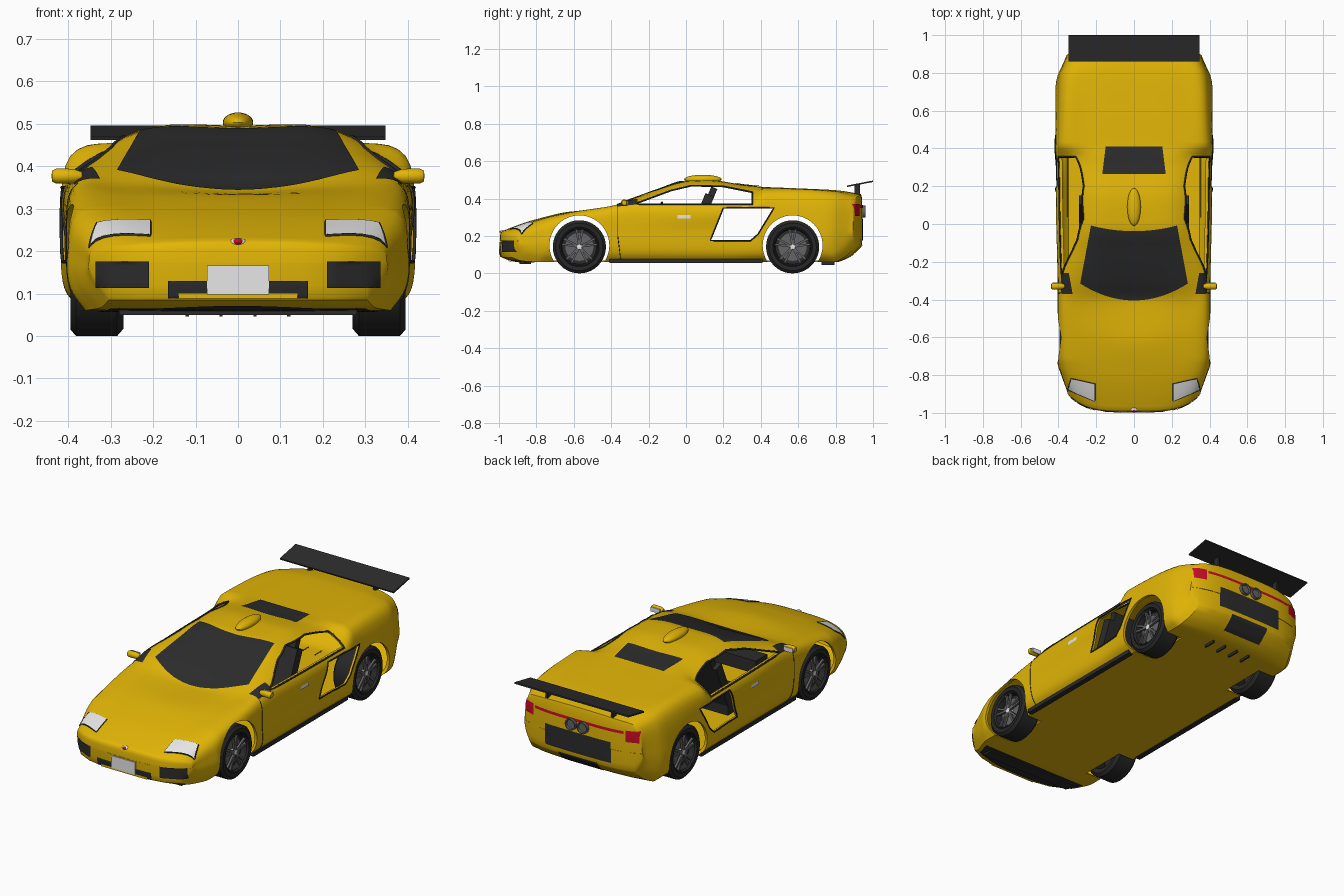
import bpy, bmesh, math
from mathutils import Matrix, Vector, Euler
from mathutils.bvhtree import BVHTree

if "Cube" in bpy.data.objects:
    bpy.data.objects.remove(bpy.data.objects["Cube"])


def material(name, *rgb):
    m = bpy.data.materials.new(name)
    m.use_nodes = True
    m.diffuse_color = (*rgb, 1)
    m.node_tree.nodes["Principled BSDF"].inputs["Base Color"].default_value = (*rgb, 1)
    return m


yellow = material("yellow_paint", .76, .465, .002)
black = material("black_trim", .025, .025, .025)
rubber = material("tyre_rubber", .02, .02, .02)
metal = material("dark_metal", .13, .13, .135)
silver = material("light_grey", .82, .82, .82)
red = material("red_lamp", .58, .004, .02)


def smooth(ob, angle=35):
    bpy.ops.object.select_all(action="DESELECT")
    ob.select_set(True)
    bpy.context.view_layer.objects.active = ob
    bpy.ops.object.shade_smooth_by_angle(angle=math.radians(angle))


def finish(bm, name, mat, recalc=True):
    if recalc:
        bmesh.ops.recalc_face_normals(bm, faces=bm.faces)
    me = bpy.data.meshes.new(name)
    bm.to_mesh(me)
    bm.free()
    me.materials.append(mat)
    ob = bpy.data.objects.new(name, me)
    bpy.context.collection.objects.link(ob)
    smooth(ob)
    return ob


def mirrored(ob):
    twin = ob.copy()
    twin.data = ob.data.copy()
    twin.data.transform(Matrix.Scale(-1, 4, (1, 0, 0)))
    twin.data.flip_normals()
    twin.name = ob.name.replace("left", "right")
    bpy.context.collection.objects.link(twin)


def boxes(name, mat, *parts):
    """Each part is (centre, size) or (centre, size, rotation)."""
    bm = bmesh.new()
    for centre, size, *rot in parts:
        m = Matrix.LocRotScale(Vector(centre), Euler(rot[0] if rot else (0, 0, 0)), Vector(size))
        bmesh.ops.create_cube(bm, size=1, matrix=m)
    return finish(bm, name, mat)


def ball(name, mat, centre, radii):
    bm = bmesh.new()
    m = Matrix.LocRotScale(Vector(centre), None, Vector(radii))
    bmesh.ops.create_uvsphere(bm, u_segments=24, v_segments=14, radius=1, matrix=m)
    return finish(bm, name, mat)


def lathe(name, mat, centre, profile, axis=(1, 0, 0), steps=40):
    """Spin (along, radius) points about an axis through centre."""
    axis, c = Vector(axis), Vector(centre)
    bm = bmesh.new()
    vs = [bm.verts.new(c + axis * a + Vector((0, 0, r))) for a, r in profile]
    es = [bm.edges.new(p) for p in zip(vs, vs[1:])]
    bmesh.ops.spin(bm, geom=vs + es, cent=c, axis=axis, angle=math.tau, steps=steps)
    bmesh.ops.remove_doubles(bm, verts=bm.verts, dist=1e-4)
    return finish(bm, name, mat)


def prism(bm, outline, x0, x1):
    """Solid with a side outline of (y, z), running from x0 to x1."""
    a, b = [[bm.verts.new((x, y, z)) for y, z in outline] for x in (x0, x1)]
    bm.faces.new(a)
    bm.faces.new(b[::-1])
    for i in range(len(a)):
        bm.faces.new((a[i - 1], a[i], b[i], b[i - 1]))


# Body: section tracks along the length
def track(*keys):
    ys, vs = zip(*keys)
    d = [(vs[i + 1] - vs[i]) / (ys[i + 1] - ys[i]) for i in range(len(ys) - 1)]
    t = [d[0]] + [0 if a * b <= 0 else 2 * a * b / (a + b) for a, b in zip(d, d[1:])] + [d[-1]]

    def at(y):
        i = max(k for k in range(len(d)) if k == 0 or y >= ys[k])
        h = ys[i + 1] - ys[i]
        u = (y - ys[i]) / h
        return ((1 + 2 * u) * (1 - u) ** 2 * vs[i] + u * u * (3 - 2 * u) * vs[i + 1]
                + h * u * (1 - u) * ((1 - u) * t[i] - u * t[i + 1]))
    return at


NOSE, TAIL = -.985, .935
floor_z = track((NOSE, .085), (-.93, .066), (-.8, .06), (.8, .06), (.88, .09), (TAIL, .14))
floor_w = track((NOSE, .305), (-.8, .36), (.8, .36), (TAIL, .32))
side_w = track((NOSE, .352), (-.9, .38), (-.78, .402), (.2, .405), (.42, .417), (.6, .42), (.8, .405), (TAIL, .36))
side_z = track((NOSE, .172), (-.6, .2), (0, .22), (TAIL, .25))
belt_w = track((NOSE, .33), (-.8, .365), (-.42, .388), (.33, .4), (.45, .393), (.8, .37), (TAIL, .335))
belt_z = track((NOSE, .208), (-.93, .235), (-.8, .275), (-.6, .315), (-.4, .345), (-.2, .362),
               (.345, .368), (.42, .425), (.6, .428), (.8, .415), (TAIL, .385))
roof_w = track((NOSE, .17), (-.6, .22), (-.42, .26), (-.3, .287), (-.15, .262), (0, .232), (.3, .228), (.5, .25), (TAIL, .22))
roof_z = track((NOSE, .222), (-.9, .255), (-.8, .287), (-.6, .33), (-.42, .352), (-.3, .393),
               (-.15, .44), (0, .482), (.12, .486), (.34, .461), (.6, .452), (.8, .442), (TAIL, .418))
top_z = track((NOSE, .225), (-.9, .258), (-.8, .29), (-.6, .332), (-.41, .34), (-.3, .388),
              (-.15, .447), (0, .492), (.12, .496), (.34, .466), (.6, .454), (.8, .444), (TAIL, .425))


def section(y):
    """Closed loop of (x, z) points around the car."""
    p = [Vector(q) for q in ((floor_w(y), floor_z(y)), (side_w(y) * .982, floor_z(y) + .052), (side_w(y), side_z(y)),
                             (belt_w(y), belt_z(y)), (roof_w(y), roof_z(y)), (0, top_z(y)), (-roof_w(y), roof_z(y)))]
    p.insert(0, p[0])
    half = [Vector((floor_w(y) * k / 4, floor_z(y))) for k in range(4)]
    for a, b, c, d in zip(p, p[1:], p[2:], p[3:]):
        for k in range(6):
            u = k / 6
            half.append(.5 * (2 * b + (c - a) * u + (2 * a - 5 * b + 4 * c - d) * u * u
                              + (3 * b - a - 3 * c + d) * u ** 3))
    return half + [Vector((0, top_z(y)))] + [Vector((-q.x, q.y)) for q in half[:0:-1]]


def ring(y, squash=1, push=0):
    front = min(max((-y - .72) / .265, 0), 1)
    rear = min(max((y - .75) / .185, 0), 1)
    mid = side_z(y)
    return [(q.x, y + push + (6.2 * front - 3 * rear) * q.x ** 4, mid + (q.y - mid) * squash) for q in section(y)]


bm = bmesh.new()
stations = [NOSE + (TAIL - NOSE) * i / 96 for i in range(97)]
rings = ([ring(NOSE, s, -p) for s, p in ((.004, .01), (.6, .009), (.9, .005))] + [ring(y) for y in stations]
         + [ring(TAIL, s, p) for s, p in ((.9, .005), (.6, .008), (.004, .008))])
loops = [[bm.verts.new(co) for co in r] for r in rings]
for a, b in zip(loops, loops[1:]):
    for i in range(len(a)):
        bm.faces.new((a[i - 1], a[i], b[i], b[i - 1]))
caps = [bm.faces.new(loops[0]), bm.faces.new(loops[-1])]
bmesh.ops.triangulate(bm, faces=caps)
bmesh.ops.recalc_face_normals(bm, faces=bm.faces)
skin = BVHTree.FromBMesh(bm)

# Hollow inside
copy = bmesh.ops.duplicate(bm, geom=bm.verts[:] + bm.edges[:] + bm.faces[:])["geom"]
for v in [g for g in copy if isinstance(g, bmesh.types.BMVert)]:
    v.co = Vector((v.co.x * .965, v.co.y * .985, .25 + (v.co.z - .25) * .95))
bmesh.ops.reverse_faces(bm, faces=[g for g in copy if isinstance(g, bmesh.types.BMFace)])
body = finish(bm, "body_shell", yellow, recalc=False)

# Openings: windows, side intakes and wheel arches
window = [(-.28, .369), (.355, .369), (.355, .434), (.2, .465), (.03, .469), (-.08, .443)]
intake = [(.13, .175), (.345, .175), (.385, .21), (.47, .35), (.2, .35)]
bm = bmesh.new()
for s in (1, -1):
    prism(bm, window, s * .15, s * .6)
    prism(bm, intake, s * .25, s * .6)
    for y in (-.57, .57):
        arch = [(y + .16 * math.cos(a), .15 + .16 * math.sin(a)) for a in (math.tau * k / 48 for k in range(48))]
        prism(bm, arch, s * .265, s * .6)
cutter = finish(bm, "opening_cutter", yellow)
cutter.hide_render = True
mod = body.modifiers.new("openings", "BOOLEAN")
mod.operation, mod.solver, mod.object = "DIFFERENCE", "EXACT", cutter
bpy.context.view_layer.objects.active = body
bpy.ops.object.modifier_apply(modifier=mod.name)
bpy.data.objects.remove(cutter)
smooth(body)

# Panels and trim laid on the skin
VIEWS = {"top": ((0, 0, -1), lambda a, b: (a, b, 2)), "bottom": ((0, 0, 1), lambda a, b: (a, b, -2)),
         "front": ((0, 1, 0), lambda a, b: (a, -2, b)), "rear": ((0, -1, 0), lambda a, b: (a, 2, b)),
         "side": ((-1, 0, 0), lambda a, b: (2, a, b))}


def on_skin(view, a, b, lift):
    d, start = VIEWS[view]
    d, o = Vector(d), Vector(start(a, b))
    hit = skin.ray_cast(o, d)[0] or skin.find_nearest(o + d * 1.1)[0]
    return hit - d * lift


def panel(name, mat, view, corners, bows=(0, 0), lift=.004, n=14):
    """Plate over four corners, its first and third edges bowed."""
    c = [Vector(q) for q in corners]
    bm = bmesh.new()
    grid = []
    for j in range(n + 1):
        v, row = j / n, []
        for i in range(n + 1):
            u = i / n
            q = c[0].lerp(c[1], u).lerp(c[3].lerp(c[2], u), v)
            q.y += (bows[0] * (1 - v) + bows[1] * v) * 4 * u * (1 - u)
            row.append(bm.verts.new(on_skin(view, q.x, q.y, lift)))
        grid.append(row)
    for j in range(n):
        for i in range(n):
            f = bm.faces.new((grid[j][i], grid[j][i + 1], grid[j + 1][i + 1], grid[j + 1][i]))
            f.normal_update()
            if f.normal.dot(Vector(VIEWS[view][0])) > 0:
                f.normal_flip()
    return finish(bm, name, mat, recalc=False)


def rect(a0, a1, b0, b1):
    return [(a0, b0), (a1, b0), (a1, b1), (a0, b1)]


def trim(name, outline, depth, closed=True, view="side"):
    pts = [Vector(p) for p in outline]
    ends = pts[1:] + (pts[:1] if closed else [])
    path = [p.lerp(q, k / 10) for p, q in zip(pts, ends) for k in range(10)] + ([] if closed else pts[-1:])
    cu = bpy.data.curves.new(name, "CURVE")
    cu.dimensions, cu.bevel_depth, cu.bevel_resolution = "3D", depth, 1
    sp = cu.splines.new("POLY")
    sp.points.add(len(path) - 1)
    for pt, q in zip(sp.points, path):
        pt.co = (*on_skin(view, q.x, q.y, 0), 1)
    sp.use_cyclic_u = closed
    cu.materials.append(black)
    ob = bpy.data.objects.new(name, cu)
    bpy.context.collection.objects.link(ob)
    bpy.ops.object.select_all(action="DESELECT")
    ob.select_set(True)
    bpy.context.view_layer.objects.active = ob
    bpy.ops.object.convert(target="MESH")
    return bpy.context.view_layer.objects.active


panel("windshield", black, "top", [(-.285, -.315), (.285, -.315), (.228, -.008), (-.228, -.008)], (-.09, -.03), n=24)
panel("engine_vent", black, "top", [(-.168, .265), (.168, .265), (.15, .41), (-.15, .41)])
panel("front_mouth", black, "front", rect(-.165, .165, .088, .13))
panel("splitter", black, "bottom", [(-.3, -.9), (.3, -.9), (.33, -.81), (-.33, -.81)], (-.06, 0))
panel("rear_plate_recess", black, "rear", rect(-.2, .2, .175, .29))
panel("rear_lower_panel", black, "rear", rect(-.12, .12, .085, .155))
panel("rear_light_strip", red, "rear", rect(-.27, .27, .35, .365))
lamp = [(.208, -.938), (.35, -.878), (.332, -.82), (.208, -.848)]
for part in (panel("left_headlight", silver, "top", lamp), trim("left_headlight_rim", lamp, .004, view="top"),
             panel("left_front_grille", black, "front", rect(.21, .336, .113, .175)),
             panel("left_tail_light", red, "rear", rect(.28, .348, .308, .37)),
             panel("left_quarter_pane", black, "top", [(.325, -.37), (.385, -.37), (.388, -.26), (.345, -.26)]),
             panel("left_door_handle", silver, "side", rect(-.045, .025, .293, .312)),
             trim("left_window_frame", window, .005), trim("left_intake_frame", intake, .004),
             trim("left_door_line", [(-.365, .36), (-.365, .2), (-.35, .08)], .002, closed=False),
             boxes("left_sill", black, ((.368, 0, .066), (.03, .82, .02)))):
    mirrored(part)
boxes("front_bumper_bar", yellow, ((0, -.985, .094), (.28, .02, .012)))
boxes("front_lip", black, ((0, -.86, .062), (.56, .06, .024)))
boxes("front_plate", silver, ((0, -.996, .132), (.146, .008, .068)))
ball("nose_badge_ring", silver, (0, -.98, .221), (.02, .014, .01))
ball("nose_badge_centre", red, (0, -.982, .222), (.014, .015, .0085))

# Roof scoop and mirrors
ball("roof_scoop", yellow, (0, .09, .503), (.036, .1, .024))
mirrored(lathe("left_mirror", yellow, (.403, -.33, .377),
               [(-.038, 0), (-.035, .01), (-.015, .017), (.025, .018), (.035, .013), (.037, 0)], steps=20))
mirrored(boxes("left_mirror_glass", silver, ((.405, -.312, .377), (.055, .006, .024))))
mirrored(boxes("left_mirror_stalk", black, ((.375, -.325, .366), (.03, .014, .012))))

# Rear wing, exhausts and diffuser fins
boxes("wing", black, ((0, .93, .479), (.695, .141, .008), (.19, 0, 0)))
mirrored(boxes("left_wing_post", black, ((.2, .915, .447), (.012, .03, .06))))
mirrored(lathe("left_exhaust", metal, (.036, .93, .33),
               [(-.03, 0), (-.03, .032), (.03, .032), (.03, .026), (.02, .024), (.02, 0)], (0, 1, 0), 24))
boxes("diffuser_fins", black, *[((x, .76, .058), (.008, .07, .024)) for x in (-.12, -.04, .04, .12)])

# Cabin
boxes("dashboard", black, ((0, -.23, .3), (.6, .1, .07)))
mirrored(boxes("left_seat", black, ((.2, -.05, .16), (.18, .2, .08)), ((.2, .075, .295), (.18, .05, .27), (-.4, 0, 0)),
               ((.19, .14, .43), (.15, .035, .06), (-.4, 0, 0))))
bpy.ops.mesh.primitive_torus_add(location=(.19, -.15, .335), rotation=(1.1, 0, 0), major_radius=.048,
                                 minor_radius=.006, major_segments=24, minor_segments=8)
wheel = bpy.context.object
wheel.name = "steering_wheel"
wheel.data.materials.append(black)

# Wheels
tread = [(-.066, .1), (-.07, .125), (-.055, .142), (.042, .142), (.055, .127), (.053, .106), (.045, .102), (-.066, .1)]
for end, y in (("front", -.57), ("rear", .57)):
    c = Vector((.34, y, .142))
    mirrored(lathe(f"left_{end}_tyre", rubber, c, tread))
    mirrored(lathe(f"left_{end}_rim", black, c, [(.048, .106), (.052, .1), (.046, .094), (.015, .092), (.015, 0)]))
    mirrored(lathe(f"left_{end}_hub", silver, c, [(.015, .014), (.046, .013), (.048, 0)], steps=16))
    mirrored(lathe(f"left_{end}_brake_disc", metal, c, [(.017, .075), (.022, .075), (.022, 0)]))
    spokes = []
    for k in range(5):
        for lean in (-.17, .17):
            a = math.tau * k / 5 + lean
            offset = Vector((.04, -math.sin(a) * .055, math.cos(a) * .055))
            spokes.append((c + offset, (.012, .011, .085), (a, 0, 0)))
    mirrored(boxes(f"left_{end}_spokes", metal, *spokes))
